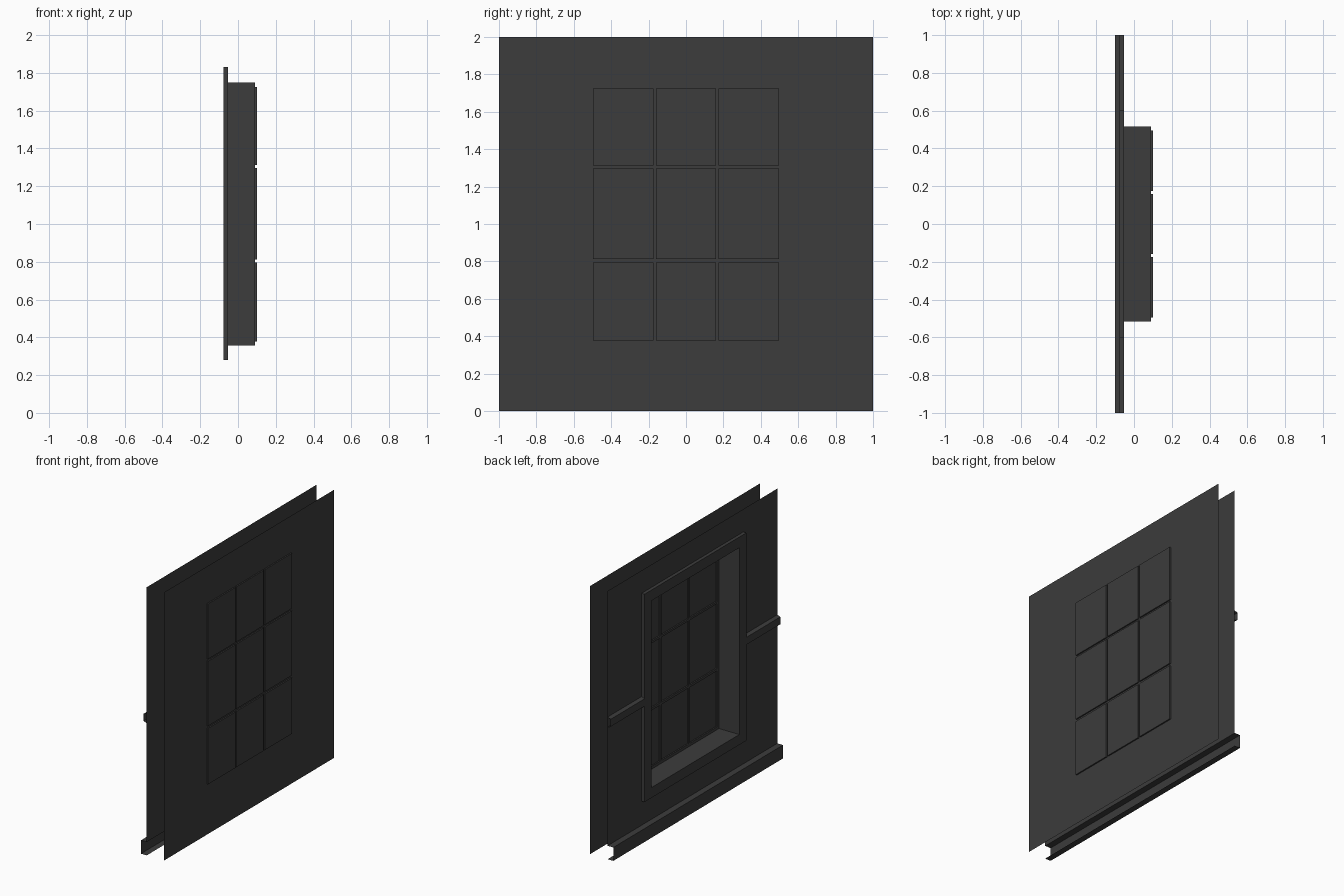
import bpy, bmesh

if "Cube" in bpy.data.objects:
    bpy.data.objects.remove(bpy.data.objects["Cube"])

dark = bpy.data.materials.new("dark_grey")
dark.diffuse_color = (0.045, 0.045, 0.045, 1)
dark.use_nodes = True
dark.node_tree.nodes["Principled BSDF"].inputs["Base Color"].default_value = dark.diffuse_color

X_IN, X_OUT, X_PANE, X_TRIM = -0.053, 0.09, 0.1, -0.078
Y0, Y1, Z0, Z1 = -0.517, 0.517, 0.357, 1.75      # window opening
CY, C0, C1 = 0.6, 0.28, 1.83                     # casing outer limits


def finish(name, bm):
    bmesh.ops.remove_doubles(bm, verts=bm.verts, dist=1e-5)
    bmesh.ops.recalc_face_normals(bm, faces=bm.faces)
    me = bpy.data.meshes.new(name)
    bm.to_mesh(me)
    bm.free()
    me.materials.append(dark)
    ob = bpy.data.objects.new(name, me)
    bpy.context.collection.objects.link(ob)
    return ob


def rect(x, y0, y1, z0, z1):
    return [(x, y0, z0), (x, y1, z0), (x, y1, z1), (x, y0, z1)]


def face(bm, pts):
    bm.faces.new([bm.verts.new(p) for p in pts])


def bridge(bm, a, b):
    """Join two rectangular rings with four quads."""
    for i in range(4):
        j = (i + 1) % 4
        face(bm, [a[i], a[j], b[j], b[i]])


def strip(name, profile, spans):
    """Sweep an open x-z profile along y for each span."""
    bm = bmesh.new()
    for y0, y1 in spans:
        for (xa, za), (xb, zb) in zip(profile, profile[1:]):
            face(bm, [(xa, y0, za), (xa, y1, za), (xb, y1, zb), (xb, y0, zb)])
    return finish(name, bm)


# outer wall sheet with the window opening
bm = bmesh.new()
bridge(bm, rect(X_OUT, -1, 1, 0, 2), rect(X_OUT, Y0, Y1, Z0, Z1))
finish("outer_wall", bm)

# inner wall sheet: ends at the baseboard top, opening behind the casing
bm = bmesh.new()
bridge(bm, rect(X_IN, -1, 1, 0.1, 2), rect(X_IN, Y0, Y1, Z0, Z1))
finish("inner_wall", bm)

# open channel baseboard and chair rail
strip("baseboard", [(X_IN, 0.1), (-0.1, 0.1), (-0.1, 0), (X_IN, 0)], [(-1, 1)])
strip("chair_rail", [(X_IN, 1.06), (X_TRIM, 1.05), (X_TRIM, 0.995), (X_IN, 0.985)],
      [(-1, -CY), (CY, 1)])

# window casing and deep reveal
bm = bmesh.new()
rings = [rect(X_IN, -CY, CY, C0, C1), rect(X_TRIM, -CY, CY, C0, C1),
         rect(X_TRIM, Y0, Y1, Z0, Z1), rect(X_OUT, Y0, Y1, Z0, Z1)]
for a, b in zip(rings, rings[1:]):
    bridge(bm, a, b)
finish("window_casing", bm)

# glazing grid: flat bars with each pane set outward
ys = [Y0, -0.496, -0.175, -0.16, 0.16, 0.175, 0.496, Y1]
zs = [Z0, 0.378, 0.795, 0.813, 1.296, 1.312, 1.724, Z1]
bars, panes = bmesh.new(), bmesh.new()
for i in range(7):
    for j in range(7):
        cell = (ys[i], ys[i + 1], zs[j], zs[j + 1])
        if i % 2 and j % 2:
            face(panes, rect(X_PANE, *cell))
            bridge(panes, rect(X_OUT, *cell), rect(X_PANE, *cell))
        else:
            face(bars, rect(X_OUT, *cell))
finish("window_bars", bars)
finish("window_panes", panes)
